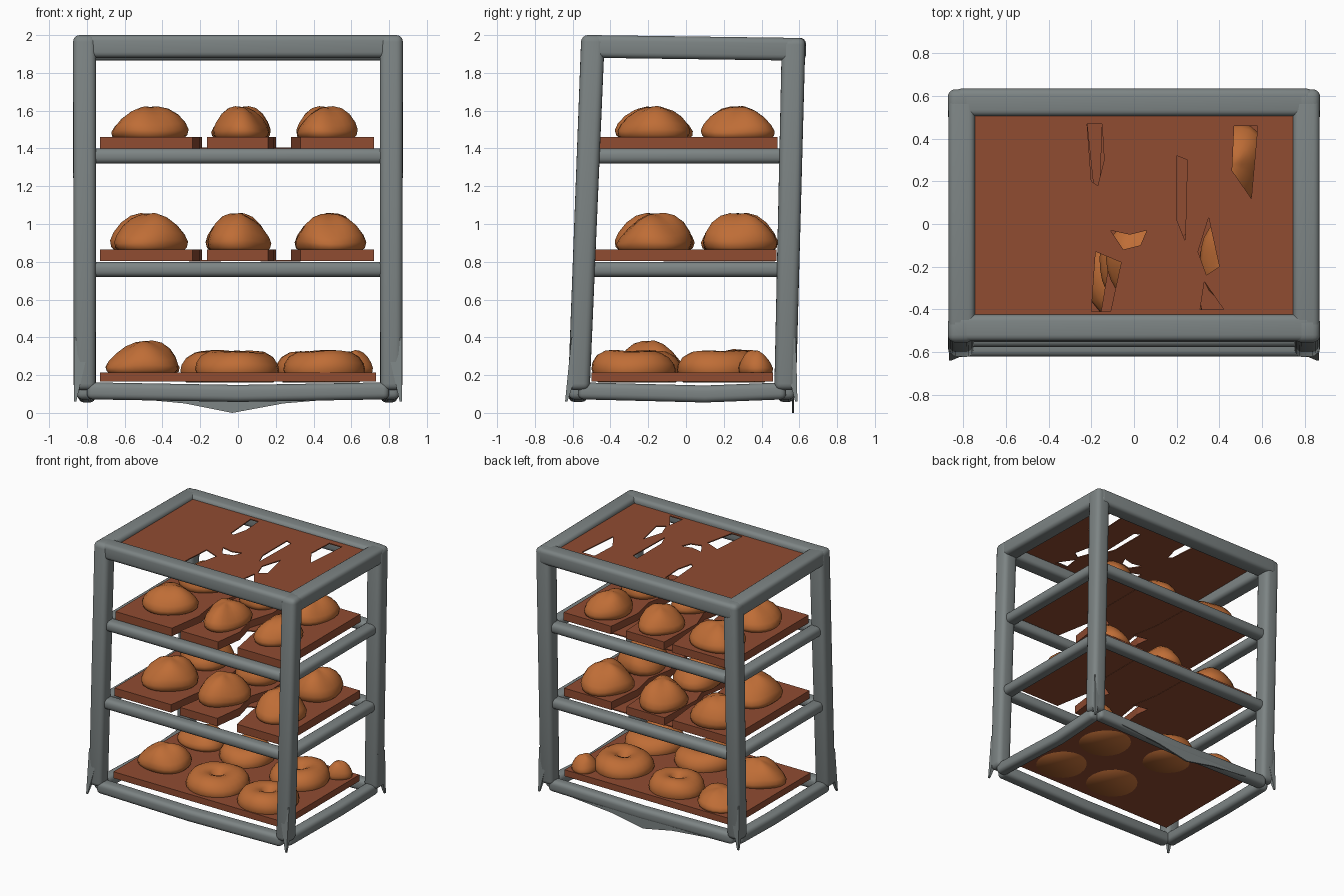
import bpy, bmesh, math, random
from mathutils import Vector
from mathutils.geometry import tessellate_polygon

if "Cube" in bpy.data.objects:
    bpy.data.objects.remove(bpy.data.objects["Cube"])

random.seed(4)


def material(name, rgb):
    m = bpy.data.materials.new(name)
    m.diffuse_color = (*rgb, 1)
    m.use_nodes = True
    m.node_tree.nodes["Principled BSDF"].inputs["Base Color"].default_value = m.diffuse_color
    return m


STEEL = material("grey metal", (0.205, 0.232, 0.232))
BOARD = material("red brown board", (0.28, 0.072, 0.031))
BREAD = material("golden crust", (0.52, 0.153, 0.037))


def finish(name, bm, mat, smooth=40, recalc=True):
    if recalc:
        bmesh.ops.recalc_face_normals(bm, faces=bm.faces[:])
    me = bpy.data.meshes.new(name)
    bm.to_mesh(me)
    bm.free()
    me.materials.append(mat)
    ob = bpy.data.objects.new(name, me)
    bpy.context.collection.objects.link(ob)
    if smooth:
        bpy.ops.object.select_all(action='DESELECT')
        ob.select_set(True)
        bpy.context.view_layer.objects.active = ob
        bpy.ops.object.shade_smooth_by_angle(angle=math.radians(smooth))
    return ob


def beam(name, pts, sizes, axis=2, bevel=0.03):
    """Rounded bar running along one axis through the points, with a size at each."""
    u, v = [i for i in range(3) if i != axis]
    bm = bmesh.new()
    rings = []
    for c, s in zip(pts, sizes):
        ring = []
        for du, dv in ((-1, -1), (1, -1), (1, 1), (-1, 1)):
            p = list(c)
            p[u] += du * s[0] / 2
            p[v] += dv * s[1] / 2
            ring.append(bm.verts.new(p))
        rings.append(ring)
    bm.faces.new(rings[0])
    bm.faces.new(rings[-1])
    for a, b in zip(rings, rings[1:]):
        for i in range(4):
            j = (i + 1) % 4
            bm.faces.new((a[i], a[j], b[j], b[i]))
    if bevel:
        inner = {v for ring in rings[1:-1] for v in ring}
        edges = [e for e in bm.edges if not (e.verts[0] in inner and e.verts[1] in inner)]
        bmesh.ops.bevel(bm, geom=edges, offset=bevel, segments=4,
                        profile=0.5, affect='EDGES')
    return finish(name, bm, STEEL)


def front_y(z):
    return -0.572 + 0.040 * z


def back_y(z):
    return 0.522 + 0.024 * z


# Corner posts with flared, pointed feet
for sx, side in ((-1, "left"), (1, "right")):
    for fy, sy, end in ((front_y, -1, "front"), (back_y, 1, "back")):
        top = 2.0 if sy < 0 else 1.985
        beam(f"{end}_{side}_post", [(sx * 0.812, fy(0.12), 0.12), (sx * 0.812, fy(2), top)],
             [(0.118, 0.115), (0.122, 0.125)], bevel=0.035)
        beam(f"{end}_{side}_foot", [(sx * 0.862, fy(0) + sy * 0.062, 0.06),
             (sx * 0.822, fy(0.4) + sy * 0.005, 0.4)], [(0.012, 0.012), (0.09, 0.09)], bevel=0)

# Top ring of rails
beam("top_front_rail", [(-0.84, -0.487, 1.94), (0.84, -0.487, 1.94)], [(0.125, 0.12)] * 2, 0)
beam("top_back_rail", [(-0.84, 0.57, 1.925), (0.84, 0.57, 1.925)], [(0.13, 0.12)] * 2, 0)
for sx in (-1, 1):
    beam("top_side_rail", [(sx * 0.808, -0.5, 1.94), (sx * 0.808, 0.59, 1.925)],
         [(0.125, 0.12)] * 2, 1)

# Shelf rails on two levels
for z in (1.36, 0.76):
    for y in (front_y(z) + 0.015, back_y(z) - 0.015):
        beam("long_shelf_rail", [(-0.8, y, z), (0.8, y, z)], [(0.1, 0.08)] * 2, 0, 0.032)
    for sx in (-1, 1):
        beam("side_shelf_rail", [(sx * 0.795, front_y(z), z), (sx * 0.795, back_y(z), z)],
             [(0.1, 0.08)] * 2, 1, 0.032)

# Lower ring of rails, bowed down towards the middle
for y, d in ((-0.572, 0.1), (0.53, 0.09)):
    beam("long_lower_rail", [(-0.8, y, 0.117), (0, y, 0.103), (0.8, y, 0.117)],
         [(d, 0.09)] * 3, 0)
for sx in (-1, 1):
    beam("side_lower_rail", [(sx * 0.81, -0.572, 0.117), (sx * 0.8, 0.1, 0.1),
         (sx * 0.81, 0.53, 0.117)], [(0.09, 0.09)] * 3, 1)

# Sagging thin flap under the back lower rail
bm = bmesh.new()
flap = [bm.verts.new((x, 0.56, z)) for x, z in
        ((-0.6, 0.08), (-0.28, 0.05), (-0.03, 0.0), (0.24, 0.05), (0.6, 0.08))]
r = bmesh.ops.extrude_face_region(bm, geom=[bm.faces.new(flap)])
for v in r['geom']:
    if isinstance(v, bmesh.types.BMVert):
        v.co.y += 0.012
finish("sagging_flap", bm, STEEL, smooth=0)


def plate(name, outlines, top, thick):
    """Flat sheet from an outline and holes, thickened downwards."""
    loops = [[Vector((x, y, top)) for x, y in o] for o in outlines]
    bm = bmesh.new()
    verts = [bm.verts.new(p) for o in loops for p in o]
    for tri in tessellate_polygon(loops):
        try:
            f = bm.faces.new([verts[i] for i in tri])
        except ValueError:
            continue
        f.normal_update()
        if f.normal.z < 0:
            f.normal_flip()
    ob = finish(name, bm, BOARD, smooth=0, recalc=False)
    mod = ob.modifiers.new("thickness", 'SOLIDIFY')
    mod.thickness = thick
    mod.offset = -1
    return ob


# Torn top sheet
plate("top_sheet", [
    [(-0.76, -0.44), (0.76, -0.44), (0.76, 0.52), (-0.76, 0.52)],
    [(-0.22, 0.47), (-0.2, 0.2), (-0.17, 0.18), (-0.14, 0.3), (-0.15, 0.47)],
    [(-0.2, -0.41), (-0.11, -0.41), (-0.06, -0.18), (-0.18, -0.13)],
    [(-0.11, -0.03), (-0.02, -0.05), (0.06, -0.03), (0.03, -0.1), (-0.05, -0.12)],
    [(0.35, 0.03), (0.3, -0.13), (0.34, -0.24), (0.4, -0.2)],
    [(0.47, 0.46), (0.46, 0.25), (0.55, 0.12), (0.58, 0.46)],
    [(0.2, 0.32), (0.2, 0.02), (0.24, -0.08), (0.25, 0.3)],
    [(0.31, -0.4), (0.33, -0.27), (0.42, -0.4)],
], 1.96, 0.008)

# Two upper shelves, each of three ragged boards
for z, y0, y1, name in ((1.46, -0.475, 0.485, "upper"), (0.865, -0.485, 0.48, "middle")):
    plate(f"{name}_left_board", [[(-0.73, y0), (-0.24, y0), (-0.2, -0.2), (-0.23, 0.02),
          (-0.19, 0.2), (-0.22, y1), (-0.73, y1)]], z, 0.062)
    plate(f"{name}_mid_board", [[(-0.165, y0), (0.16, y0), (0.19, -0.25), (0.14, -0.05),
          (0.2, 0.15), (0.18, y1), (-0.15, y1), (-0.165, 0.1), (-0.1, -0.08)]], z, 0.062)
    plate(f"{name}_right_board", [[(0.33, y0), (0.72, y0), (0.72, y1), (0.31, y1),
          (0.28, 0.2), (0.32, 0.0), (0.28, -0.2)]], z, 0.062)
    # Broken slivers bridging the gaps at the back
    plate(f"{name}_left_sliver", [[(-0.26, -0.08), (-0.09, -0.12), (-0.13, 0.1),
          (-0.14, 0.47), (-0.24, 0.47)]], z - 0.056, 0.008)
    plate(f"{name}_right_sliver", [[(0.12, -0.12), (0.33, 0.0), (0.33, 0.47),
          (0.15, 0.47)]], z - 0.056, 0.008)

# Solid lowest shelf
plate("lower_board", [[(-0.73, -0.5), (0.73, -0.5), (0.73, 0.46), (-0.73, 0.46)]], 0.215, 0.05)

DOME = ((0.0, 1.0), (0.25, 0.97), (0.5, 0.87), (0.74, 0.68), (0.92, 0.44),
        (1.0, 0.25), (0.97, 0.1), (0.86, 0.0))
RING = ((0.0, 0.72), (0.12, 0.74), (0.24, 0.9), (0.42, 1.0), (0.66, 0.97),
        (0.86, 0.82), (0.97, 0.6), (1.0, 0.4), (0.95, 0.18), (0.85, 0.0))


def bun(name, x, y, z, rx, ry, h, profile=DOME, lump=0.1):
    """Lumpy turned loaf."""
    n = 24
    p1, p2, p3 = (random.uniform(0, 6.28) for _ in range(3))
    bm = bmesh.new()
    rings = []
    for r, t in profile[1:]:
        ring = []
        for i in range(n):
            a = 2 * math.pi * i / n
            k = 1 + lump * (0.5 * math.sin(2 * a + p1) + 0.5 * math.sin(3 * a + p2 + 2 * t))
            hz = 1 + lump * r * (1.2 * math.sin(a + p3) + math.sin(3 * a + p1))
            ring.append(bm.verts.new((x + rx * r * k * math.cos(a),
                                      y + ry * r * k * math.sin(a), z + h * t * hz)))
        rings.append(ring)
    cap = bm.verts.new((x, y, z + h * profile[0][1]))
    for i in range(n):
        j = (i + 1) % n
        bm.faces.new((cap, rings[0][i], rings[0][j]))
        for a, b in zip(rings, rings[1:]):
            bm.faces.new((a[i], b[i], b[j], a[j]))
    bm.faces.new(rings[-1])
    finish(name, bm, BREAD, smooth=60)


# Round loaves on the two upper shelves
for z, name, cols in (
        (1.45, "upper", ((-0.475, 0.195), (0.02, 0.15), (0.465, 0.155))),
        (0.855, "middle", ((-0.47, 0.205), (0.0, 0.175), (0.485, 0.185)))):
    for x, rx in cols:
        for y, ry in ((-0.165, 0.2), (0.28, 0.19)):
            bun(f"{name}_loaf", x, y, z, rx, ry, 0.17 if z > 1 else 0.2)

# Flat rolls on the lowest shelf
for x, y, r in ((0.0, -0.25, 0.225), (0.46, -0.28, 0.22), (0.42, 0.17, 0.22),
                (-0.1, 0.25, 0.2)):
    bun("flat_roll", x, y, 0.162, r, r, 0.165, RING, 0.04)
bun("tall_loaf", -0.5, -0.19, 0.205, 0.19, 0.17, 0.175)
bun("back_loaf", -0.5, 0.28, 0.205, 0.19, 0.17, 0.13)
bun("small_loaf", 0.62, 0.37, 0.205, 0.09, 0.09, 0.125)
